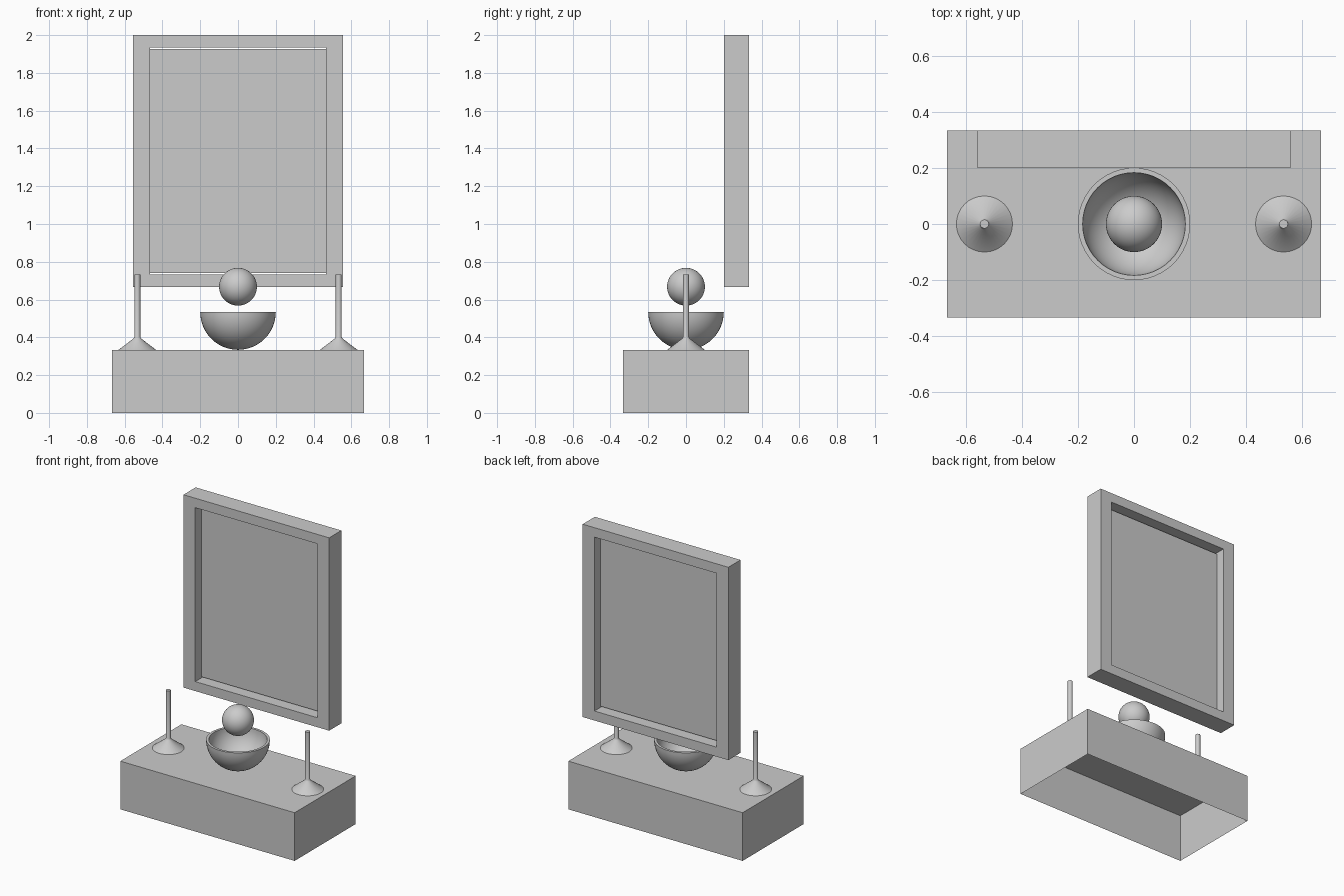
import bpy, bmesh, math

if "Cube" in bpy.data.objects:
    bpy.data.objects.remove(bpy.data.objects["Cube"])


def make_object(name, bm, smooth=False):
    bmesh.ops.recalc_face_normals(bm, faces=bm.faces)
    mesh = bpy.data.meshes.new(name)
    bm.to_mesh(mesh)
    bm.free()
    ob = bpy.data.objects.new(name, mesh)
    bpy.context.collection.objects.link(ob)
    if smooth:
        bpy.ops.object.select_all(action='DESELECT')
        ob.select_set(True)
        bpy.context.view_layer.objects.active = ob
        bpy.ops.object.shade_smooth_by_angle(angle=math.radians(50))
    return ob


def lathe(name, profile, location, steps=48):
    """Spin an (r, z) profile around the z axis."""
    bm = bmesh.new()
    verts = [bm.verts.new((r, 0, z)) for r, z in profile]
    edges = [bm.edges.new(pair) for pair in zip(verts, verts[1:])]
    bmesh.ops.spin(bm, geom=verts + edges, cent=(0, 0, 0), axis=(0, 0, 1),
                   angle=math.tau, steps=steps)
    bmesh.ops.remove_doubles(bm, verts=bm.verts, dist=1e-5)
    ob = make_object(name, bm, smooth=True)
    ob.location = location
    return ob


def arc(radius, start, end, steps):
    angles = [math.radians(start + (end - start) * i / steps) for i in range(steps + 1)]
    return [(max(0, radius * math.cos(a)), radius * math.sin(a)) for a in angles]


# Base box, hollow and open underneath
BASE_TOP = 0.333
bm = bmesh.new()
bmesh.ops.create_cube(bm, size=1)
for v in bm.verts:
    v.co.x *= 1.333
    v.co.y *= 0.667
    v.co.z = (v.co.z + 0.5) * BASE_TOP
bottom = [f for f in bm.faces if f.calc_center_median().z < 0.01]
bmesh.ops.delete(bm, geom=bottom, context='FACES_ONLY')
make_object("base_box", bm)

# Upright rectangular frame: a ring between outer and inner outlines
FRAME_Z = 1.3335


def rectangle(bm, half_x, half_z, y):
    return [bm.verts.new((sx * half_x, y, FRAME_Z + sz * half_z))
            for sx, sz in ((-1, -1), (1, -1), (1, 1), (-1, 1))]


bm = bmesh.new()
loops = [rectangle(bm, 0.557, 0.6665, 0.2), rectangle(bm, 0.557, 0.6665, 0.333),
         rectangle(bm, 0.467, 0.601, 0.333), rectangle(bm, 0.467, 0.601, 0.2)]
for a, b in zip(loops, loops[1:] + loops[:1]):
    for i in range(4):
        j = (i + 1) % 4
        bm.faces.new((a[i], a[j], b[j], b[i]))
make_object("frame", bm)

# Thin panel halfway through the frame, slightly shorter than the opening
bm = bmesh.new()
bm.faces.new(rectangle(bm, 0.467, 0.593, 0.267))
make_object("panel", bm)

# Bowl: outer and inner hemispheres joined by a flat rim
lathe("bowl", arc(0.2, -90, 0, 16) + arc(0.183, 0, -90, 16), (0, 0, 0.534))

# Ball floating over the bowl
lathe("ball", arc(0.1, -90, 90, 24), (0, 0, 0.668))

# Two slender sticks on conical feet
for side, label in ((-1, "left"), (1, "right")):
    lathe("stick_" + label,
          [(0.1, 0), (0.02, 0.061), (0.0155, 0.07), (0.0155, 0.4), (0, 0.4)],
          (side * 0.533, 0, BASE_TOP), steps=32)
